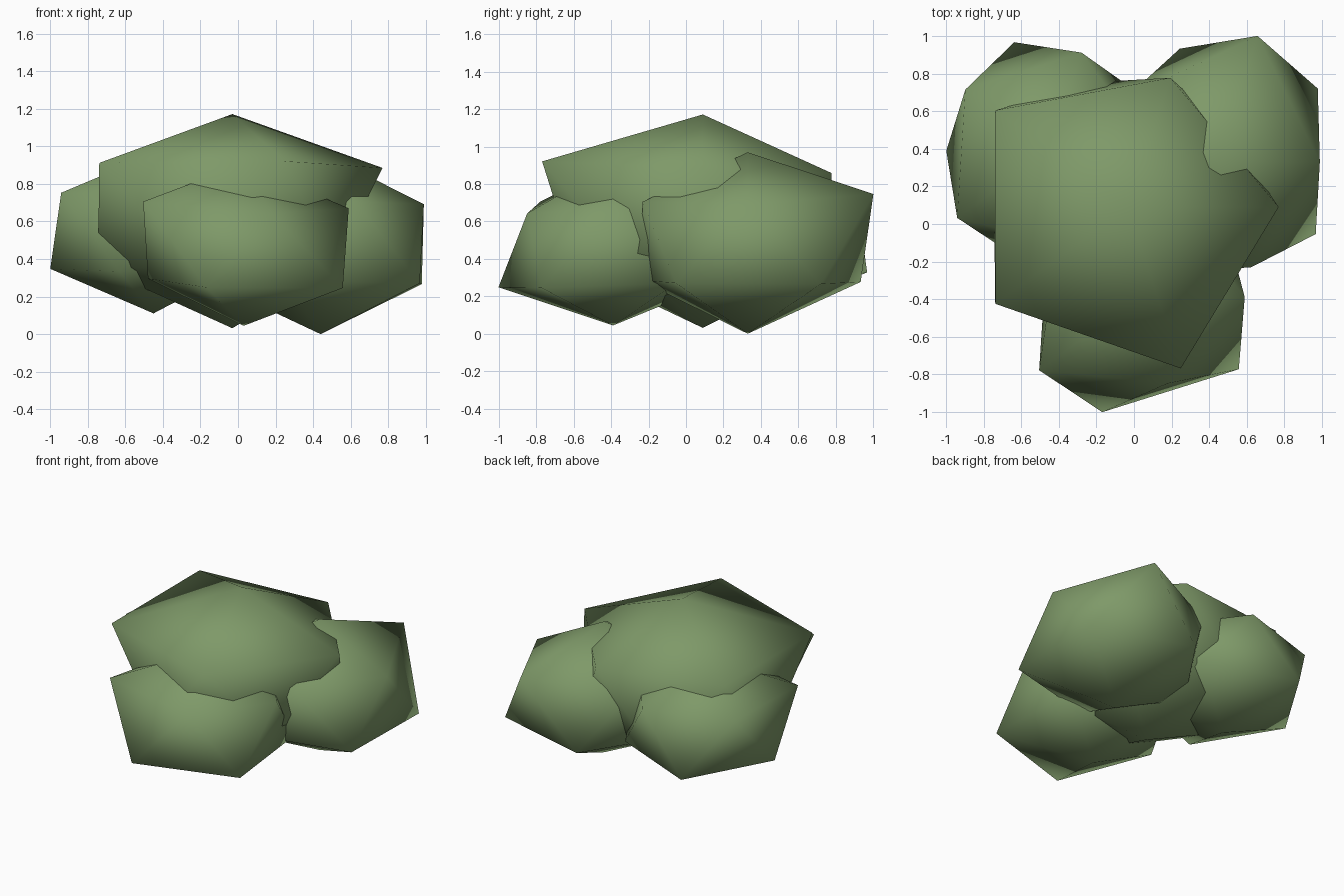
import bpy, bmesh, math

if "Cube" in bpy.data.objects:
    bpy.data.objects.remove(bpy.data.objects["Cube"])

leaf = bpy.data.materials.new("leaf_green")
leaf.diffuse_color = (0.21, 0.32, 0.14, 1)
leaf.use_nodes = True
leaf.node_tree.nodes["Principled BSDF"].inputs["Base Color"].default_value = leaf.diffuse_color


def clump(name, centre, top, upper, lower, bottom, squash=0.7):
    """Flattened icosahedron whose twelve corners are pushed to given radii."""
    bm = bmesh.new()
    bmesh.ops.create_icosphere(bm, subdivisions=1, radius=1)
    for v in bm.verts:
        d = v.co.normalized()
        deg = math.degrees(math.atan2(d.y, d.x)) % 360
        if d.z > 0.9:
            r = top
        elif d.z < -0.9:
            r = bottom
        elif d.z > 0:
            r = upper[round(deg / 72) % 5]
        else:
            r = lower[round((deg - 36) / 72) % 5]
        v.co = (centre[0] + d.x * r, centre[1] + d.y * r,
                centre[2] + d.z * r * squash)
    for f in bm.faces:
        f.smooth = True
    me = bpy.data.meshes.new(name)
    bm.to_mesh(me)
    bm.free()
    me.materials.append(leaf)
    ob = bpy.data.objects.new(name, me)
    bpy.context.collection.objects.link(ob)
    return ob


# Large crown clump
clump("crown_foliage", (-0.03, 0.09, 0.605), 0.81,
      (0.895, 0.81, 0.98, 0.98, 1.01), (0.75, 0.78, 0.8, 0.8, 0.75), 0.82)
# Three smaller clumps around it
clump("left_foliage", (-0.45, 0.39, 0.54), 0.6,
      (0.62, 0.615, 0.62, 0.68, 0.62), (0.62, 0.68, 0.615, 0.66, 0.62), 0.614)
clump("right_foliage", (0.44, 0.33, 0.499), 0.673,
      (0.615, 0.79, 0.66, 0.66, 0.66), (0.745, 0.71, 0.68, 0.68, 0.73), 0.713)
clump("front_foliage", (0.03, -0.39, 0.474), 0.62,
      (0.626, 0.6, 0.6, 0.74, 0.54), (0.65, 0.65, 0.57, 0.72, 0.73), 0.614)
